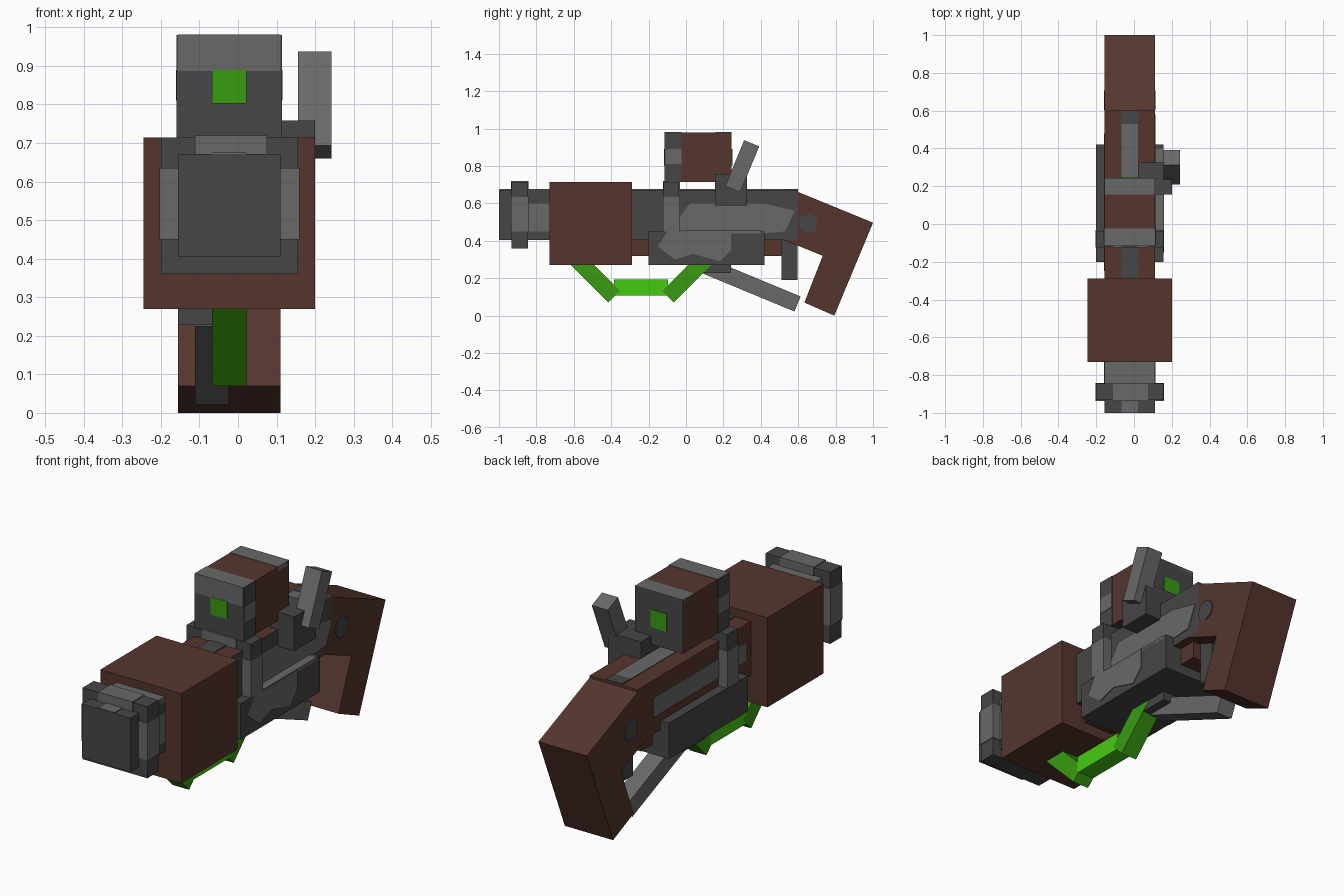
import bpy, bmesh, math
from mathutils import Vector

if "Cube" in bpy.data.objects:
    bpy.data.objects.remove(bpy.data.objects["Cube"])


def mat(name, r, g, b):
    m = bpy.data.materials.new(name)
    m.diffuse_color = (r, g, b, 1)
    m.use_nodes = True
    m.node_tree.nodes["Principled BSDF"].inputs["Base Color"].default_value = m.diffuse_color
    return m


BROWN = mat("brown wood", 0.092, 0.036, 0.027)
DARK = mat("dark grey metal", 0.061, 0.061, 0.061)
LIGHT = mat("light grey metal", 0.14, 0.14, 0.14)
GREEN = mat("green", 0.041, 0.335, 0.006)
BRIGHT = mat("bright green", 0.06, 0.60, 0.006)
E = 0.004  # thickness of painted plates
XL, XR = -0.155, 0.11  # width of the barrel, sight and stock
WL, WR = -0.2, 0.155  # width of the collars and housing
NL, NR = -0.067, 0.022  # width of the narrow parts


def prism(name, pts, x0, x1, material):
    """Extrude a (y, z) outline from x0 to x1."""
    bm = bmesh.new()
    a = [bm.verts.new((x0, y, z)) for y, z in pts]
    face = bm.faces.new(a)
    new = bmesh.ops.extrude_face_region(bm, geom=[face])["geom"]
    bmesh.ops.translate(bm, vec=(x1 - x0, 0, 0),
                        verts=[v for v in new if isinstance(v, bmesh.types.BMVert)])
    bmesh.ops.recalc_face_normals(bm, faces=bm.faces)
    me = bpy.data.meshes.new(name)
    bm.to_mesh(me)
    bm.free()
    me.materials.append(material)
    ob = bpy.data.objects.new(name, me)
    bpy.context.collection.objects.link(ob)
    return ob


def box(name, x, y, z, material):
    pts = [(y[0], z[0]), (y[1], z[0]), (y[1], z[1]), (y[0], z[1])]
    return prism(name, pts, x[0], x[1], material)


def bar(name, corner, angle, length, width, x, material):
    """Tilted bar: runs from a corner along angle, widening to the left."""
    c, a = Vector(corner), math.radians(angle)
    u = Vector((math.cos(a), math.sin(a))) * length
    v = Vector((-math.sin(a), math.cos(a))) * width
    return prism(name, [c, c + u, c + u + v, c + v], x[0], x[1], material)


def paint(ob, material, rule):
    """Give faces whose normal satisfies the rule a second material."""
    ob.data.materials.append(material)
    for p in ob.data.polygons:
        if rule(p.normal):
            p.material_index = len(ob.data.materials) - 1


# Muzzle barrel with a light band along its sides and top
box("muzzle", (XL, XR), (-1, -0.7), (0.405, 0.672), DARK)
box("muzzle_side_band", (XL - E, XR + E), (-0.85, -0.72), (0.45, 0.6), LIGHT)
box("muzzle_top_band", (XL, XR), (-0.85, -0.72), (0.65, 0.672 + E), LIGHT)
box("muzzle_tip_stripe", (NL, NR), (-0.998, -0.9), (0.65, 0.672 + E), LIGHT)

# Collars around the barrel, with light middles on each side
for name, y in (("front_collar", (-0.932, -0.845)), ("rear_collar", (-0.12, -0.037))):
    yb = (y[0] - E, y[1] + E)
    box(name, (WL, WR), y, (0.36, 0.715), DARK)
    box(name + "_side_band", (WL - E, WR + E), yb, (0.45, 0.635), LIGHT)
    box(name + "_top_band", (-0.112, 0.075), yb, (0.6, 0.715 + E), LIGHT)

# Fore-end block
box("fore_end", (-0.245, 0.2), (-0.73, -0.288), (0.27, 0.715), BROWN)

# Receiver: wood with a metal right side and inlaid stripes
receiver = box("receiver", (XL, XR), (-0.4, 0.6), (0.405, 0.672), BROWN)
paint(receiver, DARK, lambda n: n.x > 0.5)
prism("receiver_right_patch", [(-0.037, 0.42), (-0.037, 0.52), (0.02, 0.6), (0.42, 0.6),
      (0.5, 0.58), (0.58, 0.56), (0.53, 0.45), (0.4, 0.44)], XR - 0.01, XR + E, LIGHT)
box("receiver_left_stripe", (XL - E, 0), (-0.25, 0.48), (0.49, 0.585), LIGHT)
box("receiver_top_stripe", (NL, NR), (-0.3, 0.53), (0.6, 0.672 + E), LIGHT)
for y in ((-0.3, -0.1), (0.53, 0.599)):
    box("receiver_top_stripe_end", (NL, NR), y, (0.6, 0.672 + E * 1.5), DARK)
box("under_rail", (-0.11, 0.065), (-0.29, 0.51), (0.32, 0.42), BROWN)

# Lower housing
box("housing", (WL, WR), (-0.2, 0.42), (0.272, 0.45), DARK)
prism("housing_right_patch", [(-0.15, 0.37), (-0.1, 0.45), (0.24, 0.45), (0.24, 0.35),
      (0.18, 0.29), (0.04, 0.33), (-0.06, 0.3)], 0.14, WR + E, LIGHT)
box("housing_top_patch", (XR, WR), (-0.03, 0.4), (0.44, 0.45 + E), LIGHT)

# Sight: wood block with metal ends and a green lens front and back
box("sight", (XL, XR), (-0.11, 0.24), (0.715, 0.98), BROWN)
box("sight_front_cap", (XL - E, XR + E), (-0.11 - E, -0.025), (0.715, 0.98), DARK)
box("sight_front_side_band", (XL - E * 1.5, XR + E * 1.5), (-0.109, -0.025), (0.81, 0.89), LIGHT)
box("sight_back_plate", (XL, XR), (0.235, 0.24 + E), (0.715, 0.98), DARK)
box("sight_front_top_band", (XL, XR), (-0.11 - E * 1.5, -0.025), (0.887, 0.98 + E / 2), LIGHT)
box("sight_back_top_band", (XL, XR), (0.157, 0.24 + E), (0.96, 0.98 + E / 2), LIGHT)
box("sight_lens", (NL, NR), (-0.11 - E * 2, 0.24 + E * 2), (0.802, 0.89), GREEN)

# Bolt block and tilted handle on the right
box("bolt_block", (0.02, 0.2), (0.155, 0.325), (0.588, 0.758), DARK)
bar("bolt_handle", (0.29, 0.66), 67.5, 0.265, 0.087, (0.155, 0.243), LIGHT)

# Lever block and lever below
box("lever_block", (XL, 0.02), (0.07, 0.24), (0.228, 0.4), DARK)
bar("lever", (0.09, 0.225), -22.5, 0.53, 0.087, (-0.111, -0.023), LIGHT)

# Trigger
box("trigger", (NL, NR), (0.51, 0.595), (0.19, 0.42), DARK)

# Green carry loop under the fore-end
bar("loop_front_leg", (-0.415, 0.07), 135, 0.36, -0.088, (NL, NR), GREEN)
bar("loop_rear_leg", (-0.065, 0.07), 45, 0.32, 0.088, (NL, NR), GREEN)
box("loop_bar", (NL, NR), (-0.385, -0.095), (0.107, 0.193), BRIGHT)

# Angled stock with a pin through it
prism("stock", [(0.59, 0.665), (1.0, 0.497), (0.793, 0.0), (0.633, 0.07), (0.731, 0.32),
      (0.486, 0.42)], XL, XR, BROWN)
pin = [(0.655 + 0.052 * math.cos(math.radians(a)), 0.493 + 0.052 * math.sin(math.radians(a)))
       for a in range(0, 360, 45)]
prism("stock_pin", pin, XL - E, XR + E, DARK)
